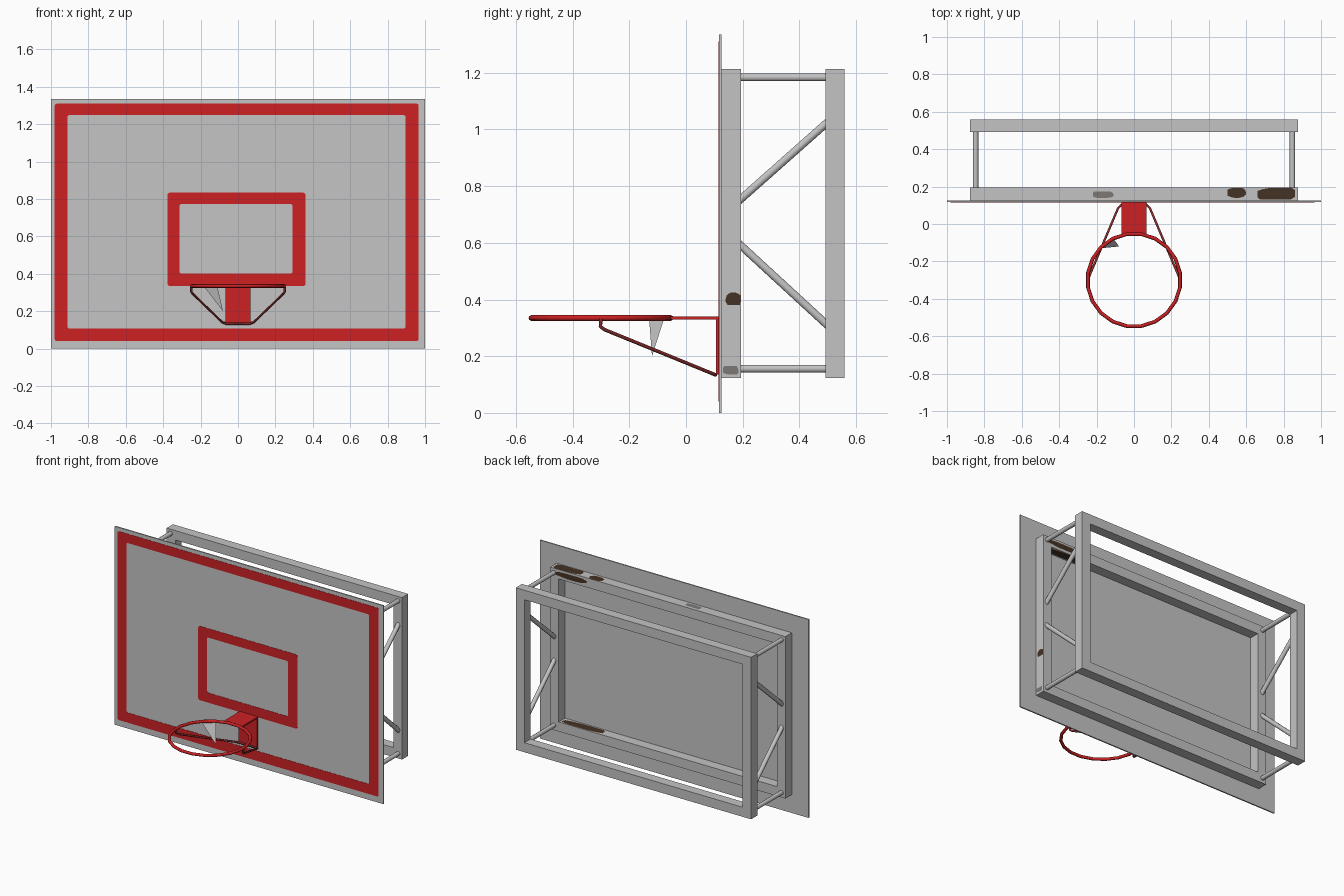
import bpy, bmesh, math, random
from mathutils import Vector

if "Cube" in bpy.data.objects:
    bpy.data.objects.remove(bpy.data.objects["Cube"])

random.seed(4)


def mat(name, r, g, b):
    m = bpy.data.materials.new(name)
    m.diffuse_color = (r, g, b, 1)
    m.use_nodes = True
    m.node_tree.nodes["Principled BSDF"].inputs["Base Color"].default_value = m.diffuse_color
    return m


BOARD = mat("board grey", 0.56, 0.56, 0.56)
STEEL = mat("frame grey", 0.55, 0.55, 0.55)
RED = mat("paint red", 0.61, 0.015, 0.017)
DARK = mat("rod dark red", 0.25, 0.025, 0.025)
RUST = mat("rust brown", 0.06, 0.032, 0.018)
WORN = mat("worn grey", 0.2, 0.19, 0.18)


def finish(name, bm, m, smooth=False):
    bmesh.ops.recalc_face_normals(bm, faces=bm.faces)
    me = bpy.data.meshes.new(name)
    bm.to_mesh(me)
    bm.free()
    ob = bpy.data.objects.new(name, me)
    bpy.context.collection.objects.link(ob)
    me.materials.append(m)
    if smooth:
        me.shade_smooth()
    return ob


def box(name, lo, hi, m):
    bm = bmesh.new()
    bmesh.ops.create_cube(bm, size=1)
    for v in bm.verts:
        v.co = Vector([lo[i] + (v.co[i] + 0.5) * (hi[i] - lo[i]) for i in range(3)])
    return finish(name, bm, m)


def outline(x0, x1, z0, z1, r):
    """Rectangle in x/z, with rounded corners when r > 0."""
    pts = []
    for cx, cz, a in ((x1 - r, z1 - r, 0), (x0 + r, z1 - r, 90),
                      (x0 + r, z0 + r, 180), (x1 - r, z0 + r, 270)):
        for k in range(4 if r else 1):
            t = math.radians(a + 30 * k)
            pts.append((cx + r * math.cos(t), cz + r * math.sin(t)))
    return pts


def ring(name, outer, inner, y0, y1, m, r=0):
    """Rectangular frame between two outlines, y0 to y1 deep."""
    bm = bmesh.new()
    loops = [[bm.verts.new((x, y, z)) for x, z in outline(*o, r)]
             for o, y in ((outer, y0), (outer, y1), (inner, y1), (inner, y0))]
    n = len(loops[0])
    for i in range(4):
        a, b = loops[i], loops[(i + 1) % 4]
        for j in range(n):
            k = (j + 1) % n
            bm.faces.new((a[j], a[k], b[k], b[j]))
    return finish(name, bm, m)


def rod(name, pts, radius, m, res=2):
    cu = bpy.data.curves.new(name, 'CURVE')
    cu.dimensions = '3D'
    cu.bevel_depth = radius
    cu.bevel_resolution = res
    cu.use_fill_caps = True
    sp = cu.splines.new('POLY')
    sp.points.add(len(pts) - 1)
    for p, c in zip(sp.points, pts):
        p.co = (*c, 1)
    cu.materials.append(m)
    ob = bpy.data.objects.new(name, cu)
    bpy.context.collection.objects.link(ob)
    return ob


# Backboard and its painted borders
box("backboard", (-1, 0.117, 0), (1, 0.126, 1.335), BOARD)
ring("outer_border", (-0.98, 0.966, 0.04, 1.31), (-0.912, 0.896, 0.107, 1.249),
     0.1155, 0.118, RED, 0.012)
ring("target_square", (-0.377, 0.361, 0.335, 0.834), (-0.313, 0.292, 0.401, 0.773),
     0.1155, 0.118, RED, 0.012)

# Two square-tube frames behind the board
for name, y0, y1 in (("front_frame", 0.126, 0.194), ("rear_frame", 0.493, 0.559)):
    ring(name, (-0.876, 0.876, 0.123, 1.213), (-0.812, 0.812, 0.187, 1.149), y0, y1, STEEL)

# Round struts and diagonal braces joining the frames
for s, side in ((-1, "left"), (1, "right")):
    for label, za, zb in (("top_strut", 1.184, 1.184), ("bottom_strut", 0.156, 0.156),
                          ("upper_brace", 0.755, 1.02), ("lower_brace", 0.59, 0.315)):
        d = (zb - za) / 0.3 * 0.01
        rod(f"{side}_{label}", [(s * 0.847, 0.184, za - d), (s * 0.847, 0.503, zb + d)],
            0.0145, STEEL, 3)

# Rim: a low-sided ring
bm = bmesh.new()
N, M = 20, 8
rows = []
for i in range(N):
    a = 2 * math.pi * (i + 0.5) / N
    row = []
    for j in range(M):
        b = 2 * math.pi * j / M
        R = 0.249 + 0.010 * math.cos(b)
        row.append(bm.verts.new((R * math.cos(a), -0.3 + R * math.sin(a),
                                 0.335 + 0.010 * math.sin(b))))
    rows.append(row)
for i in range(N):
    for j in range(M):
        p, q, k = rows[i], rows[(i + 1) % N], (j + 1) % M
        bm.faces.new((p[j], q[j], q[k], p[k]))
finish("rim", bm, RED, True)

# Rim bracket
box("bracket_top_plate", (-0.068, -0.055, 0.329), (0.068, 0.117, 0.34), RED)
box("bracket_back_plate", (-0.068, 0.105, 0.135), (0.068, 0.117, 0.33), RED)

# Bent support rod, from one side of the rim under the bracket to the other
half = [(0.25, -0.30, 0.333), (0.25, -0.302, 0.305), (0.243, -0.288, 0.294),
        (0.085, 0.085, 0.142), (0.065, 0.104, 0.134)]
rod("rim_support_rod", half + [(-x, y, z) for x, y, z in reversed(half)], 0.0065, DARK)

# Torn scrap of net
bm = bmesh.new()
bm.faces.new([bm.verts.new(c) for c in
              ((-0.18, -0.13, 0.33), (-0.11, -0.078, 0.33), (-0.08, -0.12, 0.2))])
finish("net_scrap", bm, BOARD)


# Rust patches: thin ragged plates lying on the front frame
def patch(name, u0, u1, v0, v1, place, m):
    bm = bmesh.new()
    n = 14
    vs = []
    for i in range(n):
        t = 2 * math.pi * i / n
        k = random.uniform(0.75, 1.1)
        c, s = (max(-1, min(1, 1.3 * k * f)) for f in (math.cos(t), math.sin(t)))
        vs.append(bm.verts.new(place((u0 + u1) / 2 + c * (u1 - u0) / 2,
                                     (v0 + v1) / 2 + s * (v1 - v0) / 2)))
    bm.faces.new(vs)
    return finish(name, bm, m)


def on_top(u, v):
    return (u, v, 1.2138)


def under_bar(u, v):
    return (u, v, 1.1482)


def on_bottom_bar(u, v):
    return (u, v, 0.1878)


def on_back(u, v):
    return (u, 0.1948, v)


def on_right(u, v):
    return (0.8768, u, v)


patch("rust_top_a", 0.5, 0.6, 0.14, 0.193, on_top, RUST)
patch("rust_top_b", 0.66, 0.86, 0.13, 0.193, on_top, RUST)
patch("worn_top", -0.22, -0.11, 0.14, 0.175, on_top, WORN)
patch("rust_side", 0.14, 0.193, 0.38, 0.425, on_right, RUST)
patch("worn_side", 0.13, 0.185, 0.135, 0.165, on_right, WORN)
patch("rust_under_bar", 0.5, 0.8, 0.135, 0.19, under_bar, RUST)
patch("rust_bottom_bar", 0.5, 0.8, 0.135, 0.19, on_bottom_bar, RUST)
patch("rust_back", 0.6, 0.84, 1.165, 1.2, on_back, RUST)
